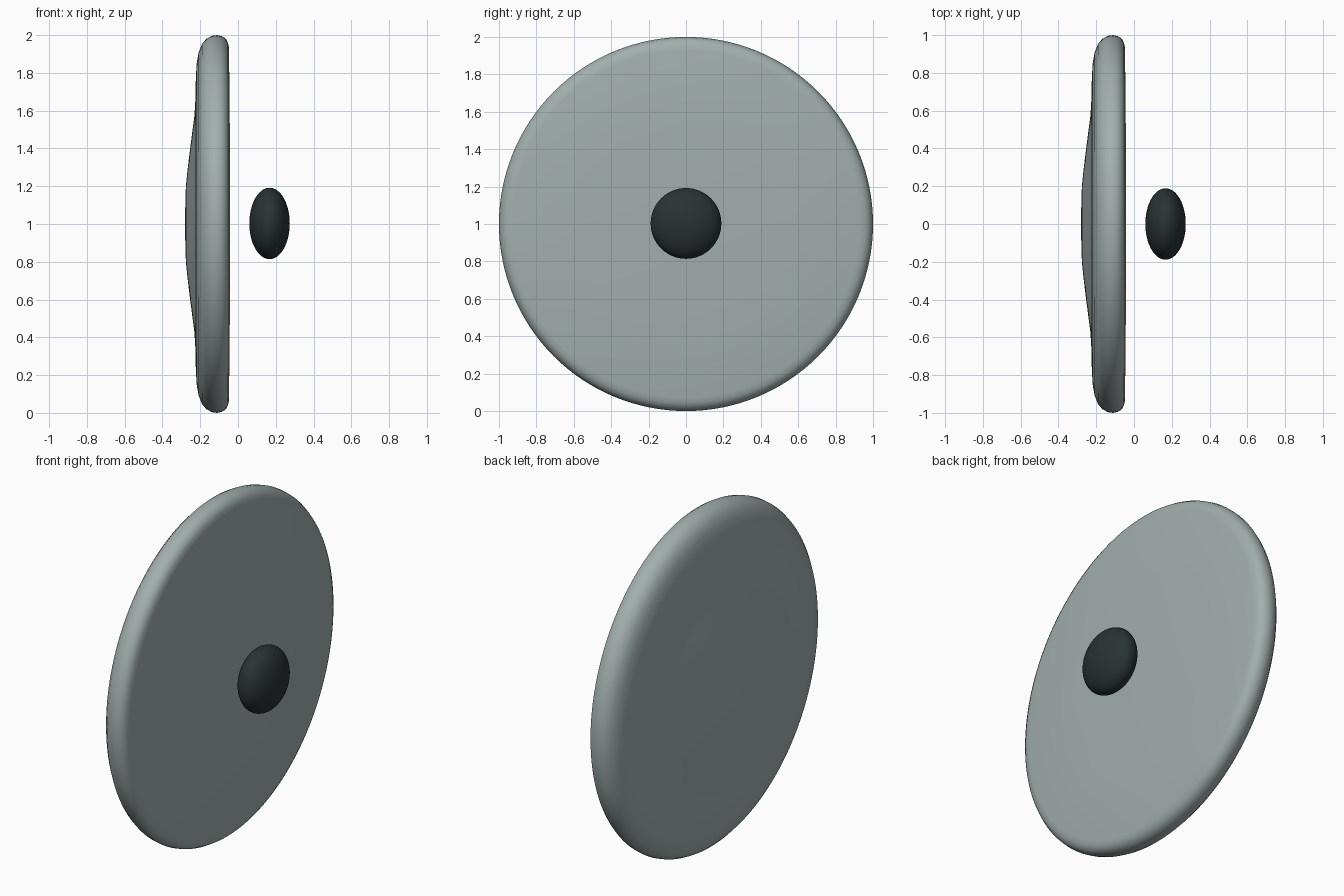
import bpy, bmesh, math
from mathutils import Matrix, Vector

if "Cube" in bpy.data.objects:
    bpy.data.objects.remove(bpy.data.objects["Cube"])


def material(name, rgb):
    m = bpy.data.materials.new(name)
    m.diffuse_color = (*rgb, 1)
    m.use_nodes = True
    m.node_tree.nodes["Principled BSDF"].inputs["Base Color"].default_value = m.diffuse_color
    return m


def finish(name, bm, mat):
    bmesh.ops.recalc_face_normals(bm, faces=bm.faces)
    me = bpy.data.meshes.new(name)
    bm.to_mesh(me)
    bm.free()
    for p in me.polygons:
        p.use_smooth = True
    ob = bpy.data.objects.new(name, me)
    bpy.context.collection.objects.link(ob)
    ob.location.z = 1
    me.materials.append(mat)
    return ob


# Round plate: (radius, x) profile spun around the x axis
profile = [(0, -.042), (.5, -.042), (.56, -.045), (.93, -.047), (.96, -.053),
           (.982, -.066), (.995, -.087), (1, -.112), (.996, -.138),
           (.982, -.165), (.955, -.19), (.91, -.208), (.85, -.219),
           (.75, -.224), (.65, -.226), (.57, -.231), (.48, -.243),
           (.38, -.256), (.28, -.268), (.2, -.276), (.12, -.279), (0, -.28)]
bm = bmesh.new()
verts = [bm.verts.new((x, 0, r)) for r, x in profile]
edges = [bm.edges.new(pair) for pair in zip(verts, verts[1:])]
bmesh.ops.spin(bm, geom=verts + edges, cent=(0, 0, 0), axis=(1, 0, 0),
               angle=2 * math.pi, steps=128, use_duplicate=False)
bmesh.ops.remove_doubles(bm, verts=bm.verts, dist=1e-5)
finish("round_plate", bm, material("pale_grey_green", (.36, .43, .42)))

# Floating flattened button in front of the plate
bm = bmesh.new()
bmesh.ops.create_uvsphere(
    bm, u_segments=64, v_segments=32, radius=1,
    matrix=Matrix.Translation((.167, 0, .003))
    @ Matrix.Diagonal(Vector((.107, .189, .189, 1))))
finish("button", bm, material("dark_grey_green", (.022, .032, .032)))
